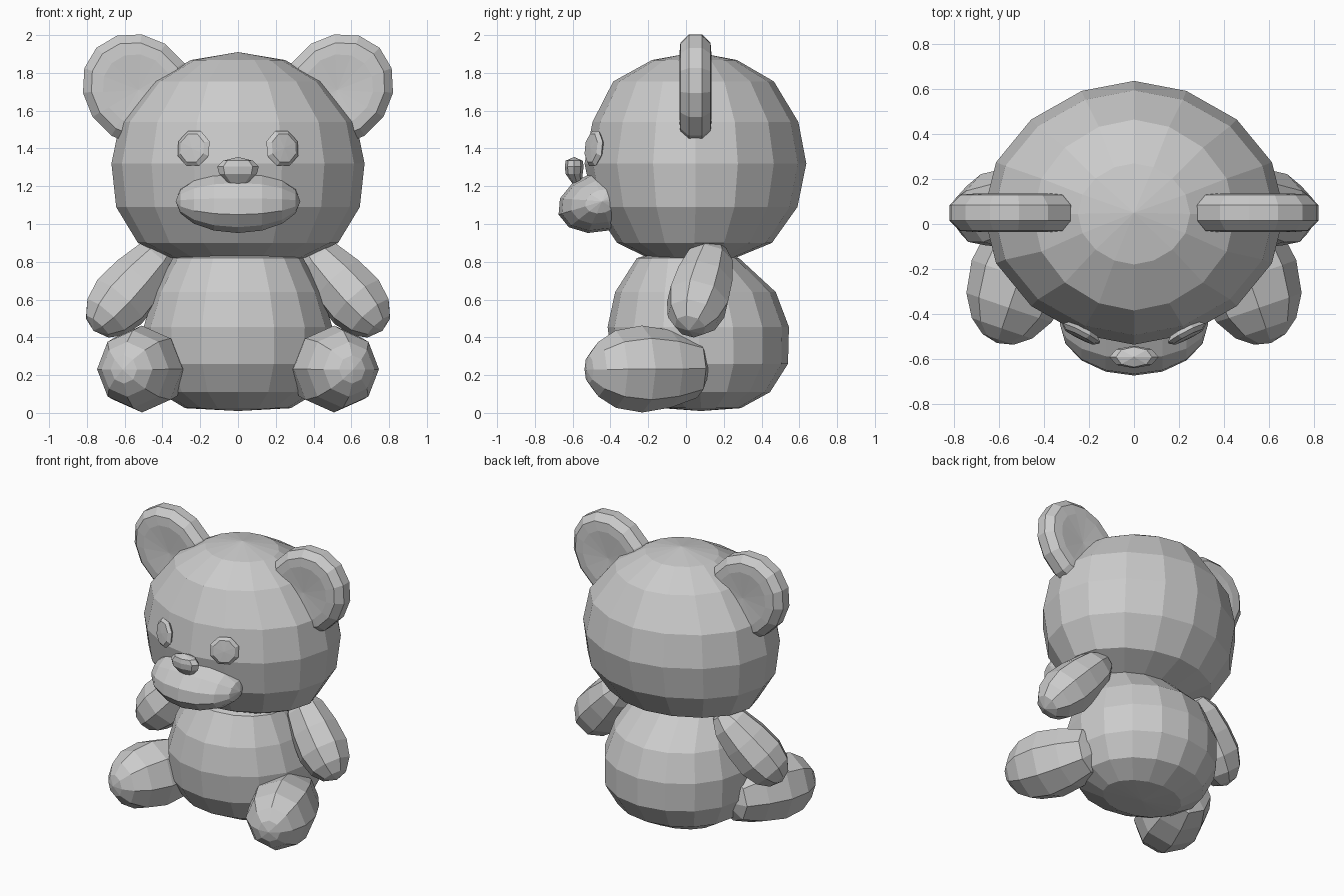
import bpy, bmesh, math
from mathutils import Vector, Matrix

if "Cube" in bpy.data.objects:
    bpy.data.objects.remove(bpy.data.objects["Cube"])


def loft(name, rings, segs, matrix=Matrix(), mirror=False, power=1.0, phase=0.0):
    """Stack elliptical rings (z, rx, ry, cy) along local z; rx = 0 is a pole."""
    bm = bmesh.new()
    loops = []
    for z, rx, ry, cy in rings:
        if rx == 0:
            loops.append([bm.verts.new((0, cy, z))])
            continue
        loop = []
        for i in range(segs):
            a = 2 * math.pi * i / segs + phase
            c = math.cos(a)
            x = rx * math.copysign(abs(c) ** power, c)
            loop.append(bm.verts.new((x, cy + ry * math.sin(a), z)))
        loops.append(loop)
    for a, b in zip(loops, loops[1:]):
        for i in range(segs):
            j = (i + 1) % segs
            if len(a) == 1:
                bm.faces.new((a[0], b[i], b[j]))
            elif len(b) == 1:
                bm.faces.new((a[i], a[j], b[0]))
            else:
                bm.faces.new((a[i], a[j], b[j], b[i]))
    bm.transform(matrix)
    bmesh.ops.recalc_face_normals(bm, faces=bm.faces)
    mesh = bpy.data.meshes.new(name)
    bm.to_mesh(mesh)
    bm.free()
    obj = bpy.data.objects.new(name, mesh)
    bpy.context.collection.objects.link(obj)
    if mirror:
        obj.modifiers.new("mirror", 'MIRROR')
    return obj


def limb(name, start, end, profile, squash=1.0):
    """Mirrored eight-sided limb; profile is (distance fraction, radius)."""
    s, e = Vector(start), Vector(end)
    d = e - s
    m = Matrix.Translation(s) @ d.to_track_quat('Z', 'Y').to_matrix().to_4x4()
    rings = [(t * d.length, r * squash, r, 0) for t, r in profile]
    return loft(name, rings, 8, m, True)


def ball(rx, ry, rz, steps):
    """Ellipsoid rings from pole to pole."""
    rings = []
    for k in range(steps + 1):
        a = math.pi * k / steps
        s = 0 if k in (0, steps) else math.sin(a)
        rings.append((-rz * math.cos(a), rx * s, ry * s, 0))
    return rings


# Head
loft("head", [(0.815, 0, 0, 0.05), (0.82, 0.35, 0.23, 0.03), (0.90, 0.53, 0.41, 0.045),
              (1.09, 0.645, 0.54, 0.05), (1.32, 0.67, 0.587, 0.05),
              (1.54, 0.625, 0.545, 0.05), (1.755, 0.45, 0.425, 0.04),
              (1.868, 0.25, 0.225, 0.045), (1.91, 0, 0, 0.05)], 16, power=1.1)

# Body
loft("body", [(0.01, 0, 0, 0.08), (0.025, 0.28, 0.21, 0.08), (0.11, 0.42, 0.37, 0.075),
              (0.26, 0.495, 0.465, 0.075), (0.455, 0.50, 0.48, 0.065),
              (0.64, 0.44, 0.425, 0.05), (0.82, 0.345, 0.27, 0.01),
              (0.90, 0, 0, 0.03)], 16)

# Ears: thick rounded discs, slightly longer towards the outer top
ear = [(-0.07, 0, 0), (-0.085, 0.20, 0.18), (-0.08, 0.27, 0.235), (-0.035, 0.315, 0.28),
       (0.035, 0.315, 0.28), (0.08, 0.27, 0.235), (0.085, 0.20, 0.18), (0.07, 0, 0)]
loft("ear", [(z, a, b, 0) for z, a, b in ear], 14,
     Matrix.Translation((0.527, 0.05, 1.71)) @ Matrix.Rotation(math.radians(90), 4, 'X')
     @ Matrix.Rotation(math.radians(45), 4, 'Z'), True)

# Arms
limb("arm", (0.36, 0.15, 0.885), (0.765, 0.015, 0.435),
     [(0, 0), (0.04, 0.075), (0.18, 0.13), (0.42, 0.16), (0.66, 0.17),
      (0.84, 0.14), (0.95, 0.085), (1, 0)])

# Legs
limb("leg", (0.385, 0.13, 0.235), (0.61, -0.53, 0.23),
     [(0, 0), (0.11, 0.155), (0.32, 0.205), (0.55, 0.23), (0.76, 0.205),
      (0.90, 0.145), (0.975, 0.075), (1, 0)], 0.98)

# Muzzle: flattened ball tilted against the face
loft("muzzle", ball(0.16, 0.24, 0.33, 8), 12,
     Matrix.Translation((0, -0.445, 1.12)) @ Matrix.Rotation(math.radians(17), 4, 'X')
     @ Matrix.Rotation(math.radians(90), 4, 'Y') @ Matrix.Rotation(math.radians(90), 4, 'Z')
     @ Matrix.Rotation(math.radians(90), 4, 'Z'))

# Nose: wide at the top, narrowing downwards
loft("nose", [(-0.085, 0, 0, 0.025), (-0.07, 0.05, 0.025, 0.015), (-0.02, 0.10, 0.045, 0),
              (0.02, 0.11, 0.05, 0), (0.05, 0.08, 0.045, 0), (0.07, 0, 0, 0)], 8,
     Matrix.Translation((0, -0.592, 1.285)))

# Eyes: flat buttons turned outward
loft("eye", [(-0.025, 0, 0, 0), (-0.02, 0.075, 0.08, 0), (0, 0.10, 0.10, 0),
             (0.018, 0.075, 0.08, 0), (0.022, 0, 0, 0)], 8,
     Matrix.Translation((0.235, -0.487, 1.40)) @ Matrix.Rotation(math.radians(27), 4, 'Z')
     @ Matrix.Rotation(math.radians(84), 4, 'X'), True, phase=math.pi / 8)
